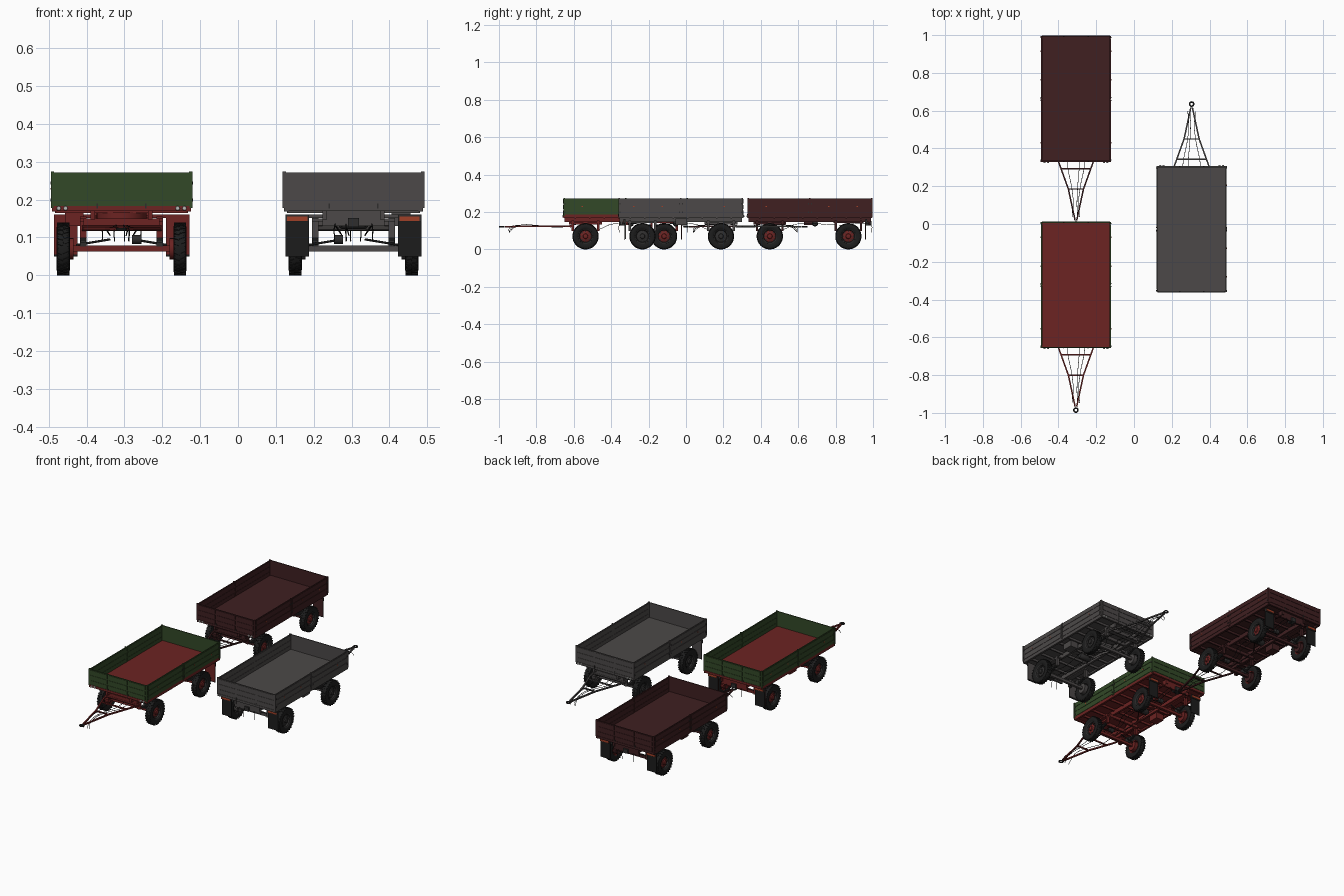
import bpy, bmesh, math
from mathutils import Matrix, Vector

if "Cube" in bpy.data.objects:
    bpy.data.objects.remove(bpy.data.objects["Cube"])


def material(name, *rgb):
    m = bpy.data.materials.new(name)
    m.use_nodes = True
    m.diffuse_color = (*rgb, 1)
    node = m.node_tree.nodes["Principled BSDF"]
    node.inputs["Base Color"].default_value = (*rgb, 1)
    node.inputs["Roughness"].default_value = 0.8
    return m


GREEN = material("dark green", 0.032, 0.065, 0.02)
RED = material("red", 0.15, 0.017, 0.016)
MAROON = material("maroon", 0.05, 0.014, 0.015)
GREY = material("warm grey", 0.072, 0.066, 0.065)
RUBBER = material("rubber black", 0.012, 0.012, 0.012)
IRON = material("dark iron", 0.028, 0.027, 0.027)
LAMP = material("lamp white", 0.5, 0.5, 0.48)
ORANGE = material("reflector red", 0.35, 0.05, 0.02)

place = Matrix()   # placement of the trailer being built
prefix = ""


def finish(name, bm, mat, smooth=False):
    bmesh.ops.recalc_face_normals(bm, faces=bm.faces)
    me = bpy.data.meshes.new(prefix + name)
    bm.to_mesh(me)
    bm.free()
    me.materials.append(mat)
    ob = bpy.data.objects.new(prefix + name, me)
    bpy.context.collection.objects.link(ob)
    ob.matrix_world = place
    if smooth:
        bpy.ops.object.select_all(action="DESELECT")
        ob.select_set(True)
        bpy.context.view_layer.objects.active = ob
        bpy.ops.object.shade_smooth_by_angle(angle=math.radians(35))
    return ob


def boxes(name, mat, items):
    """One mesh of boxes, each given as (x0, x1, y0, y1, z0, z1)."""
    bm = bmesh.new()
    for x0, x1, y0, y1, z0, z1 in items:
        m = Matrix.Translation(((x0 + x1) / 2, (y0 + y1) / 2, (z0 + z1) / 2))
        bmesh.ops.create_cube(bm, size=1, matrix=m @ Matrix.Diagonal((x1 - x0, y1 - y0, z1 - z0, 1)))
    return finish(name, bm, mat)


def both(items):
    """Boxes plus their mirror images across the centre line."""
    return items + [(-b[1], -b[0], *b[2:]) for b in items]


def bars(name, mat, lines, r, sides=10):
    """One mesh of round or square bars between point pairs."""
    bm = bmesh.new()
    for a, b in lines:
        a, b = Vector(a), Vector(b)
        rot = (b - a).to_track_quat("Z", "Y").to_matrix().to_4x4()
        bmesh.ops.create_cone(bm, cap_ends=True, segments=sides, radius1=r, radius2=r, depth=(b - a).length,
                              matrix=Matrix.Translation((a + b) / 2) @ rot @ Matrix.Rotation(math.pi / 4, 4, "Z"))
    return finish(name, bm, mat, sides > 4)


def lathe(name, mat, profile, centre, side=1, steps=36, closed=False):
    """Spin (x, radius) points about the x axis."""
    bm = bmesh.new()
    vs = [bm.verts.new((x * side, 0, r)) for x, r in profile]
    es = [bm.edges.new(p) for p in zip(vs, vs[1:] + (vs[:1] if closed else []))]
    bmesh.ops.spin(bm, geom=vs + es, cent=(0, 0, 0), axis=(1, 0, 0), angle=math.tau, steps=steps)
    bmesh.ops.remove_doubles(bm, verts=bm.verts, dist=0.0001)
    bmesh.ops.translate(bm, verts=bm.verts, vec=centre)
    return finish(name, bm, mat, True)


def hose(name, points, r=0.0014):
    cu = bpy.data.curves.new(prefix + name, "CURVE")
    cu.dimensions = "3D"
    cu.bevel_depth, cu.bevel_resolution, cu.resolution_u = r, 1, 6
    sp = cu.splines.new("BEZIER")
    sp.bezier_points.add(len(points) - 1)
    for bp, p in zip(sp.bezier_points, points):
        bp.co = p
        bp.handle_left_type = bp.handle_right_type = "AUTO"
    cu.materials.append(RUBBER)
    ob = bpy.data.objects.new(prefix + name, cu)
    bpy.context.collection.objects.link(ob)
    ob.matrix_world = place


def wheel(name, x, y, rim):
    s = 1 if x > 0 else -1
    c = Vector((x, y, 0.07))
    lathe(name + "_tyre", RUBBER, [(-0.012, 0.037), (-0.017, 0.045), (-0.0175, 0.056), (-0.015, 0.065), (-0.007, 0.068),
          (0.007, 0.068), (0.015, 0.065), (0.0175, 0.056), (0.017, 0.045), (0.012, 0.037)], c, s, closed=True)
    lathe(name + "_rim", rim, [(-0.013, 0.038), (-0.011, 0.034), (0.002, 0.032), (0.006, 0.023), (0.008, 0.014),
          (0.014, 0.012), (0.016, 0.007), (0.016, 0)], c, s, 24)
    lathe(name + "_rim_edge", IRON, [(0.002, 0.031), (0.011, 0.034), (0.014, 0.039), (0.012, 0.04)], c, s, 24)
    # tread lugs, vent holes and wheel nuts
    lugs, holes = bmesh.new(), bmesh.new()
    for i in range(28):
        turn = Matrix.Translation(c) @ Matrix.Rotation(math.tau * i / 28, 4, "X")
        for k in (-1, 1):
            m = turn @ Matrix.Translation((k * 0.008, k * 0.0025, 0.0675)) @ Matrix.Rotation(k * 0.4, 4, "Z")
            bmesh.ops.create_cube(lugs, size=1, matrix=m @ Matrix.Diagonal((0.015, 0.006, 0.005, 1)))
    for i in range(8):
        m = Matrix.Translation(c) @ Matrix.Rotation(math.tau * i / 8, 4, "X") @ Matrix.Translation((s * 0.0055, 0, 0.026))
        bmesh.ops.create_cone(holes, cap_ends=True, segments=8, radius1=0.0035, radius2=0.0035, depth=0.004,
                              matrix=m @ Matrix.Rotation(math.pi / 2, 4, "Y"))
    finish(name + "_tread", lugs, RUBBER)
    finish(name + "_vents", holes, IRON)


W, L = 0.184, 0.665        # half width and length of the load bed
Z0, Z1 = 0.183, 0.272      # bottom and top of the boards
AXLES = (0.118, 0.538)


def trailer(name, x, y, turn, board, frame, floor, rim):
    global place, prefix
    prefix = name + "_"
    place = Matrix.Translation((x, y, 0)) @ Matrix.Rotation(turn, 4, "Z")

    # load bed with ribbed drop sides
    boxes("floor", floor, [(-W, W, 0.002, L - 0.002, 0.178, 0.186)])
    t = 0.005
    boxes("side_boards", board, both([(W - t, W, 0, L, Z0, Z1)])
          + [(-W, W, e, e + t, Z0, Z1) for e in (0, L - t)])
    ribs, h = [], (Z1 - Z0) / 3
    for i in range(3):
        a, b = Z0 + i * h + 0.004, Z0 + (i + 1) * h - 0.004
        for y0, y1 in ((0.012, L / 2 - 0.006), (L / 2 + 0.006, L - 0.012)):
            ribs += both([(W, W + 0.002, y0, y1, a, b), (W - t - 0.0015, W - t, y0, y1, a, b)])
        for x0, x1 in ((-W + 0.01, -0.068), (-0.06, 0.06), (0.068, W - 0.01)):
            ribs += [(x0, x1, -0.002, 0, a, b), (x0, x1, L, L + 0.002, a, b)]
    boxes("board_ribs", board, ribs)
    boxes("board_posts", board, both([(W - 0.006, W + 0.003, e - 0.004, e + 0.004, Z0 - 0.005, Z1 + 0.002)
                                      for e in (0.003, L / 2, L - 0.003)]))
    boxes("latches", IRON, both([(W, W + 0.004, e - 0.003, e + 0.003, z, z + 0.008)
                                 for e in (0.008, L / 2 - 0.008, L / 2 + 0.008, L - 0.008) for z in (0.195, 0.24)]
                                + [(0.062, 0.066, e, e + 0.003, 0.176, 0.19) for e in (-0.003, L)]))
    boxes("side_reflectors", ORANGE, both([(W, W + 0.0032, e - 0.004, e + 0.004, 0.226, 0.231)
                                           for e in (0.1, L / 2 + 0.1, L - 0.08)]))

    # chassis under the bed
    boxes("bed_edge_rails", frame, both([(W - 0.012, W, 0, L, 0.168, 0.182)])
          + [(-W + 0.004, W - 0.004, e, e + 0.012, 0.17, 0.183) for e in (-0.002, L - 0.01)])
    boxes("cross_members", frame, [(-W + 0.008, W - 0.008, e, e + 0.008, 0.165, 0.178)
                                   for e in [0.06 + 0.077 * i for i in range(8)]])
    boxes("main_rails", frame, both([(0.07, 0.082, 0.005, L - 0.005, 0.147, 0.172)]))
    bars("chassis_braces", frame, [((k * 0.075, 0.23, 0.155), (-k * 0.075, 0.43, 0.155)) for k in (-1, 1)], 0.004, 4)

    # steering bogie and turntable
    bm = bmesh.new()
    bmesh.ops.create_cone(bm, cap_ends=True, segments=32, radius1=0.066, radius2=0.066, depth=0.017,
                          matrix=Matrix.Translation((0, AXLES[0], 0.159)))
    finish("turntable", bm, frame, True)
    boxes("bogie_frame", frame, both([(0.078, 0.09, 0.03, 0.205, 0.132, 0.15)])
          + [(-0.1, 0.1, e, e + 0.012, 0.132, 0.15) for e in (0.03, 0.112, 0.193)])

    # axles, leaf springs and wheels
    for end, ya in zip(("front", "rear"), AXLES):
        boxes(end + "_axle", frame, [(-0.136, 0.136, ya - 0.007, ya + 0.007, 0.063, 0.079)])
        leaves = []
        for i in range(4):
            d = 0.068 - 0.014 * i
            leaves.append((0.094, 0.108, ya - d, ya + d, 0.101 - 0.005 * i, 0.105 - 0.005 * i))
        boxes(end + "_leaf_springs", IRON, both(leaves + [(0.092, 0.11, ya - 0.01, ya + 0.01, 0.076, 0.11)]))
        boxes(end + "_spring_hangers", frame, both([(0.092, 0.11, ya + k * 0.068 - 0.006, ya + k * 0.068 + 0.006, 0.098, 0.155)
                                                    for k in (-1, 1)]))
        boxes(end + "_spring_rails", frame, both([(0.08, 0.11, ya - 0.08, ya + 0.08, 0.142, 0.15)]))
        lathe(end + "_brake_pots", IRON, [(-0.012, 0), (-0.012, 0.012), (0.012, 0.012), (0.012, 0)],
              (0.04, ya + 0.025, 0.095), steps=16)
        bars(end + "_brake_rods", IRON, [((k * 0.12, ya + 0.015, 0.08), (k * 0.03, ya + 0.025, 0.095)) for k in (-1, 1)], 0.003)
        for k, side in ((1, "left"), (-1, "right")):
            lathe(f"{end}_{side}_brake_drum", frame, [(-0.01, 0), (-0.01, 0.028), (0.014, 0.028), (0.014, 0)],
                  (k * 0.137, ya, 0.07), k, 20)
            wheel(f"{end}_{side}_wheel", k * 0.154, ya, rim)

    # mudflaps and tail lamps
    ym = 0.63
    boxes("mudflaps", RUBBER, both([(0.117, 0.179, ym, ym + 0.003, 0.05, 0.142)]))
    boxes("mudflap_brackets", frame, both([(0.117, 0.179, ym - 0.003, ym, 0.055, 0.16), (0.082, 0.12, ym - 0.004, ym + 0.004, 0.152, 0.16)]))
    boxes("lamp_boxes", IRON, both([(0.117, 0.179, ym, ym + 0.008, 0.141, 0.161)]))
    boxes("tail_lamps", ORANGE, both([(0.121, 0.175, ym + 0.008, ym + 0.011, 0.144, 0.155)]))
    bm = bmesh.new()
    for px in (-0.166, -0.148, 0.148, 0.166):
        bmesh.ops.create_cone(bm, cap_ends=True, segments=16, radius1=0.006, radius2=0.005, depth=0.005,
                              matrix=Matrix.Translation((px, -0.004, 0.177)) @ Matrix.Rotation(math.pi / 2, 4, "X"))
    finish("front_lamps", bm, LAMP)

    # rear coupling, air tank and toolbox
    boxes("rear_coupling", IRON, [(-0.014, 0.014, L - 0.035, L - 0.002, 0.128, 0.152)])
    boxes("rear_crossbar", frame, [(-0.082, 0.082, L - 0.02, L - 0.01, 0.13, 0.17)])
    lathe("air_tank", IRON, [(-0.04, 0), (-0.037, 0.012), (-0.03, 0.016), (0.03, 0.016), (0.037, 0.012), (0.04, 0)],
          (0, 0.36, 0.138), steps=20)
    boxes("toolbox", frame, [(-0.15, -0.1, 0.3, 0.36, 0.13, 0.166)])

    # drawbar with cross ties, towing eye and hoses
    z = 0.124
    lines = []
    for k in (-1, 1):
        lines += [((k * 0.1, 0.04, z), (k * 0.094, 0.005, z)), ((k * 0.094, 0.005, z), (k * 0.04, -0.145, z)),
                  ((k * 0.04, -0.145, z), (k * 0.004, -0.312, z - 0.003))]
    bars("drawbar_arms", frame, lines, 0.0055, 4)
    bars("drawbar_ties", frame, [((-w, e, z), (w, e, z)) for w, e in ((0.079, -0.038), (0.04, -0.145))], 0.005, 4)
    bars("drawbar_pivot", frame, [((-0.105, 0.038, z), (0.105, 0.038, z))], 0.007)
    eye = lathe("towing_eye", IRON, [(0.004 * math.cos(a), 0.011 + 0.004 * math.sin(a))
                                     for a in [math.tau * i / 8 for i in range(8)]], (0, 0, 0), steps=20, closed=True)
    eye.matrix_world = place @ Matrix.Translation((0, -0.33, z - 0.003)) @ Matrix.Rotation(math.pi / 2, 4, "Y")
    for i, k in enumerate((-1, 0.4, 1)):
        hose(f"brake_hose_{i}", [(k * 0.05, 0.1, 0.14), (k * 0.045, -0.02, 0.118), (k * 0.022, -0.14, 0.128),
                                 (k * 0.014, -0.23, 0.13), (k * 0.02, -0.27 - 0.01 * i, 0.112), (k * 0.018, -0.29, 0.09)])
        hose(f"under_hose_{i}", [(k * 0.05, 0.1, 0.14), (k * 0.03, 0.17, 0.105), (k * 0.05, 0.26, 0.135),
                                 (k * 0.03, 0.5, 0.13), (k * 0.04, 0.62, 0.14), (k * 0.05, 0.66, 0.13), (k * 0.05, 0.662, 0.09)])


trailer("green_trailer", -0.3075, -0.655, 0, GREEN, RED, RED, RED)
trailer("maroon_trailer", -0.3075, 0.33, 0, MAROON, MAROON, MAROON, RED)
trailer("grey_trailer", 0.305, 0.305, math.pi, GREY, GREY, GREY, IRON)
